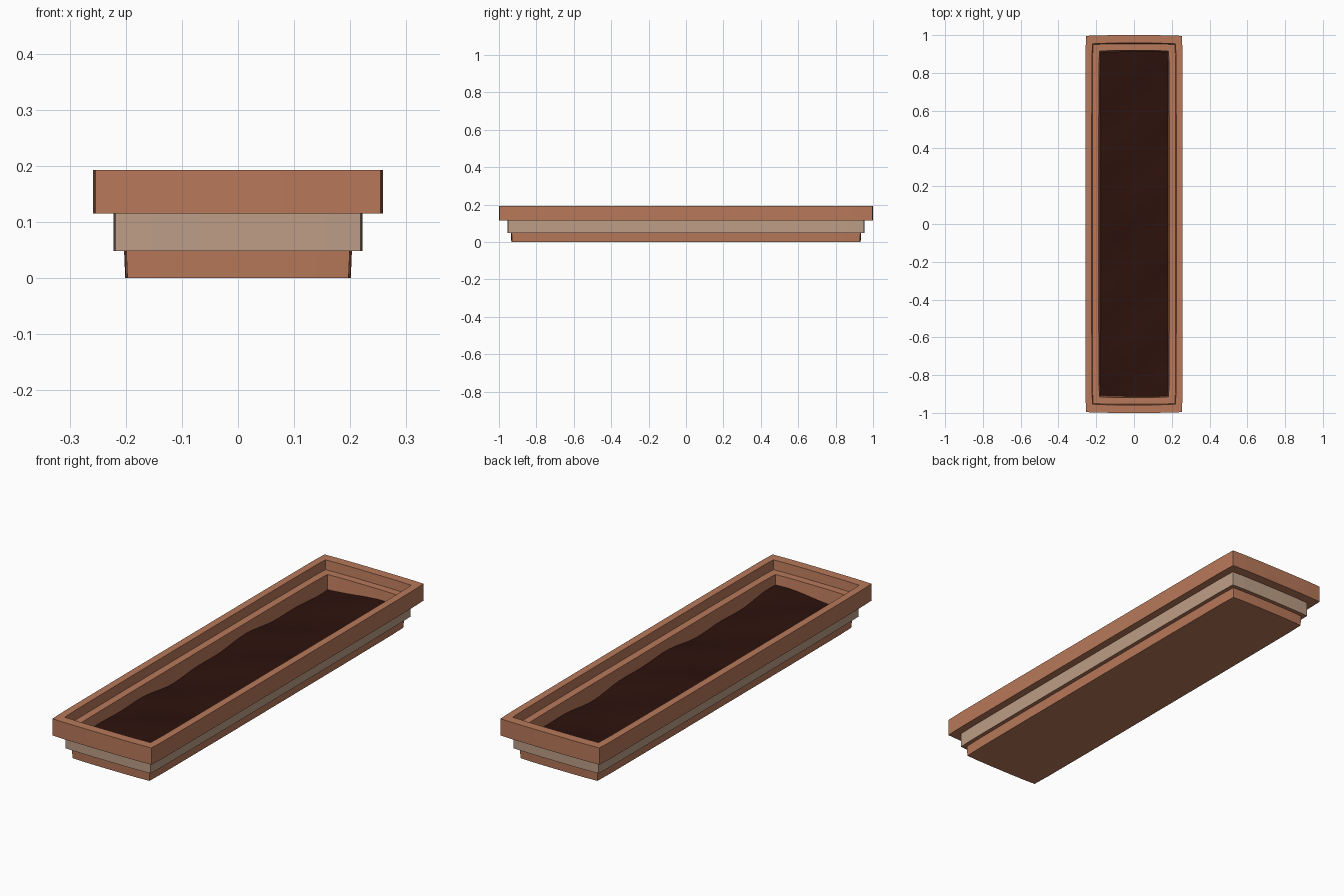
import bpy, bmesh, math

if "Cube" in bpy.data.objects:
    bpy.data.objects.remove(bpy.data.objects["Cube"])


def material(name, rgb):
    m = bpy.data.materials.new(name)
    m.diffuse_color = (*rgb, 1)
    m.use_nodes = True
    m.node_tree.nodes["Principled BSDF"].inputs["Base Color"].default_value = m.diffuse_color
    return m


clay = material("clay", (0.48, 0.19, 0.102))
pale_clay = material("pale_clay", (0.51, 0.34, 0.24))
earth = material("earth", (0.026, 0.006, 0.004))


def add_object(name, bm, mats):
    bmesh.ops.recalc_face_normals(bm, faces=bm.faces)
    mesh = bpy.data.meshes.new(name)
    bm.to_mesh(mesh)
    bm.free()
    for m in mats:
        mesh.materials.append(m)
    ob = bpy.data.objects.new(name, mesh)
    bpy.context.collection.objects.link(ob)
    return ob


def outline(hx, hy):
    """Rectangle with very slightly bowed sides, counter-clockwise."""
    b = 0.004
    quarter = [(hx, hy * 0.5), (hx - b * 0.3, hy * 0.9), (hx - b, hy - b),
               (hx * 0.7, hy - b * 0.3), (hx * 0.3, hy)]
    right_back = quarter
    left_back = [(-x, y) for x, y in reversed(quarter)]
    left_front = [(-x, -y) for x, y in quarter]
    right_front = [(x, -y) for x, y in reversed(quarter)]
    return right_back + left_back + left_front + right_front


# planter body: stepped outside, rim, inner ledge and cavity (half x, half y, z)
profile = [
    (0.201, 0.934, 0.0), (0.203, 0.936, 0.048),      # base
    (0.222, 0.955, 0.048), (0.222, 0.955, 0.115),    # pale band
    (0.258, 1.0, 0.115), (0.258, 1.0, 0.193),        # rim outside
    (0.224, 0.958, 0.193), (0.221, 0.954, 0.150),    # rim inside
    (0.187, 0.919, 0.150), (0.174, 0.905, 0.030),    # ledge and cavity wall
]
bm = bmesh.new()
rings = [[bm.verts.new((x, y, z)) for x, y in outline(hx, hy)] for hx, hy, z in profile]
n = len(rings[0])
for k in range(len(rings) - 1):
    a, b = rings[k], rings[k + 1]
    for i in range(n):
        j = (i + 1) % n
        f = bm.faces.new((a[i], a[j], b[j], b[i]))
        f.material_index = 1 if k == 2 else 0
bm.faces.new(rings[0][::-1])
bm.faces.new(rings[-1])
add_object("planter_body", bm, [clay, pale_clay])

# uneven soil filling the cavity
bm = bmesh.new()
bmesh.ops.create_grid(bm, x_segments=10, y_segments=40, size=1)
for v in bm.verts:
    x, y = v.co.x * 0.181, v.co.y * 0.913
    z = 0.092 + 0.009 * math.sin(7 * y + 6 * x + 0.6) + 0.005 * math.sin(17 * y - 14 * x)
    v.co = (x, y, z)
for f in bm.faces:
    f.smooth = True
add_object("soil", bm, [earth])
